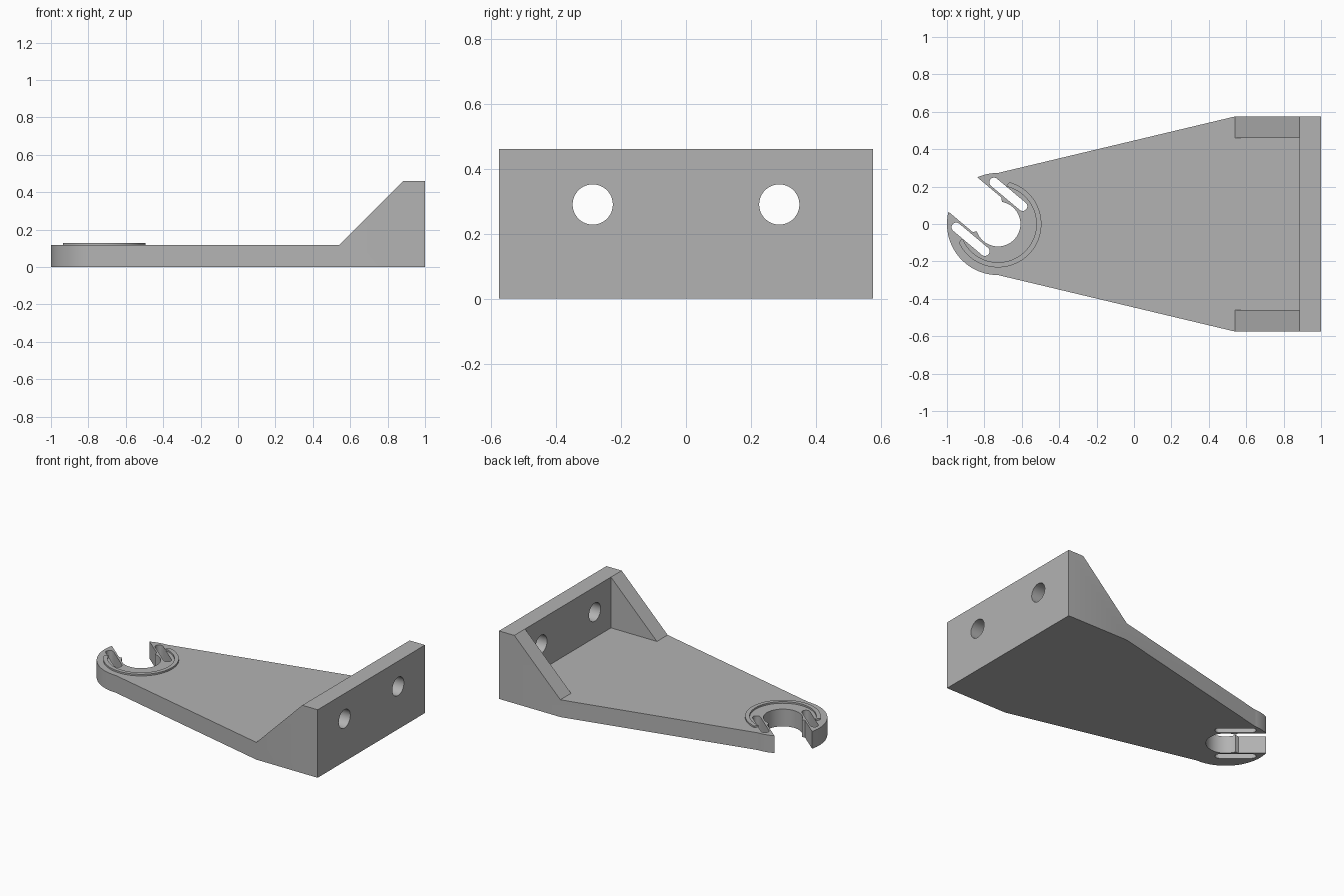
import bpy, bmesh
from math import sin, cos, pi, radians, asin
from mathutils import Vector, Matrix

cube = bpy.data.objects.get("Cube")
if cube:
    bpy.data.objects.remove(cube, do_unlink=True)

grey = bpy.data.materials.new("bracket grey")
grey.use_nodes = True
colour = (0.45, 0.45, 0.45, 1)
grey.diffuse_color = colour
grey.node_tree.nodes["Principled BSDF"].inputs["Base Color"].default_value = colour

PLATE, HEIGHT, WIDTH = 0.117, 0.461, 0.575
HEAD_X, HEAD_R, HOLE_R = -0.727, 0.273, 0.12
MOUTH = radians(140)


def prism(name, points, offset):
    """Extrude a closed loop of points along an offset."""
    bm = bmesh.new()
    face = bm.faces.new([bm.verts.new(p) for p in points])
    new = bmesh.ops.extrude_face_region(bm, geom=[face])["geom"]
    bmesh.ops.translate(bm, vec=offset, verts=[v for v in new if isinstance(v, bmesh.types.BMVert)])
    bmesh.ops.recalc_face_normals(bm, faces=bm.faces)
    mesh = bpy.data.meshes.new(name)
    bm.to_mesh(mesh)
    bm.free()
    mesh.materials.append(grey)
    obj = bpy.data.objects.new(name, mesh)
    bpy.context.collection.objects.link(obj)
    return obj


def arc(r, start, end, steps, centre=(0, 0)):
    angles = [start + (end - start) * i / steps for i in range(steps + 1)]
    return [(centre[0] + r * cos(a), centre[1] + r * sin(a)) for a in angles]


def head(points, z):
    """Place points given along and across the mouth direction."""
    turn = Matrix.Translation((HEAD_X, 0, z)) @ Matrix.Rotation(MOUTH, 4, 'Z')
    return [turn @ Vector((u, n, 0)) for u, n in points]


def cut(obj, cutter):
    """Subtract the cutter and discard it."""
    cutter.hide_render = True
    mod = obj.modifiers.new("cut", 'BOOLEAN')
    mod.operation, mod.solver, mod.object = 'DIFFERENCE', 'EXACT', cutter
    graph = bpy.context.evaluated_depsgraph_get()
    mesh = bpy.data.meshes.new_from_object(obj.evaluated_get(graph))
    obj.modifiers.clear()
    obj.data = mesh
    bpy.data.objects.remove(cutter, do_unlink=True)


def smooth(obj):
    bpy.ops.object.select_all(action='DESELECT')
    obj.select_set(True)
    bpy.context.view_layer.objects.active = obj
    bpy.ops.object.shade_smooth_by_angle(angle=radians(30))


# Outline: rounded head, open snap mouth, tapered arm and straight back
half = HOLE_R
lip = asin(half / HEAD_R)
neck = radians(60)
outer_low = arc(HEAD_R, lip, radians(270) - MOUTH, 24)
outer_high = arc(HEAD_R, radians(90) - MOUTH, -lip, 8)
bore = arc(HOLE_R, -neck, neck - 2 * pi, 48)
flare = 0.078
# Across the mouth, negative angles lie on the +y side
mouth = [(flare, -half)] + bore + [(flare, half)]
outline = head(outer_high + mouth + outer_low, 0)
outline += [Vector(p) for p in ((0.54, -WIDTH, 0), (1, -WIDTH, 0), (1, WIDTH, 0), (0.54, WIDTH, 0))]
bracket = prism("bracket_body", outline, (0, 0, HEIGHT))

# Side profile leaves a thin arm and a sloped gusset
side = [(-2, PLATE), (0.54, PLATE), (0.885, HEIGHT), (1.024, 0.6), (-2, 0.6)]
cut(bracket, prism("slope_cutter", [(x, -1, z) for x, z in side], (0, 2, 0)))

# Pocket between the two gussets
pocket = [(0.45, -0.46), (0.885, -0.46), (0.885, 0.46), (0.45, 0.46)]
cut(bracket, prism("pocket_cutter", [(x, y, PLATE) for x, y in pocket], (0, 0, 1)))

for s in (-1, 1):
    # Screw holes through the back wall
    hole = arc(0.062, 0, 2 * pi * 39 / 40, 39, (s * 0.287, 0.29))
    cut(bracket, prism("screw_hole_cutter", [(0.8, y, z) for y, z in hole], (0.4, 0, 0)))
    # Flex slots on both sides of the mouth
    n = s * 0.157
    slot = arc(0.025, -pi / 2, pi / 2, 12, (0.16, n)) + arc(0.025, pi / 2, 3 * pi / 2, 12, (-0.04, n))
    cut(bracket, prism("flex_slot_cutter", head(slot, -0.1), (0, 0, 0.4)))
smooth(bracket)

# Raised open ring around the bore, with square-cut ends
END, RING_IN, RING_OUT = 0.097, 0.205, 0.232


def ring_arc(r):
    a = pi / 2 - asin(END / r)
    return arc(r, a, 2 * pi - a, 64)


ring = ring_arc(RING_OUT) + ring_arc(RING_IN)[::-1]
smooth(prism("raised_ring", head(ring, PLATE - 0.003), (0, 0, 0.014)))
